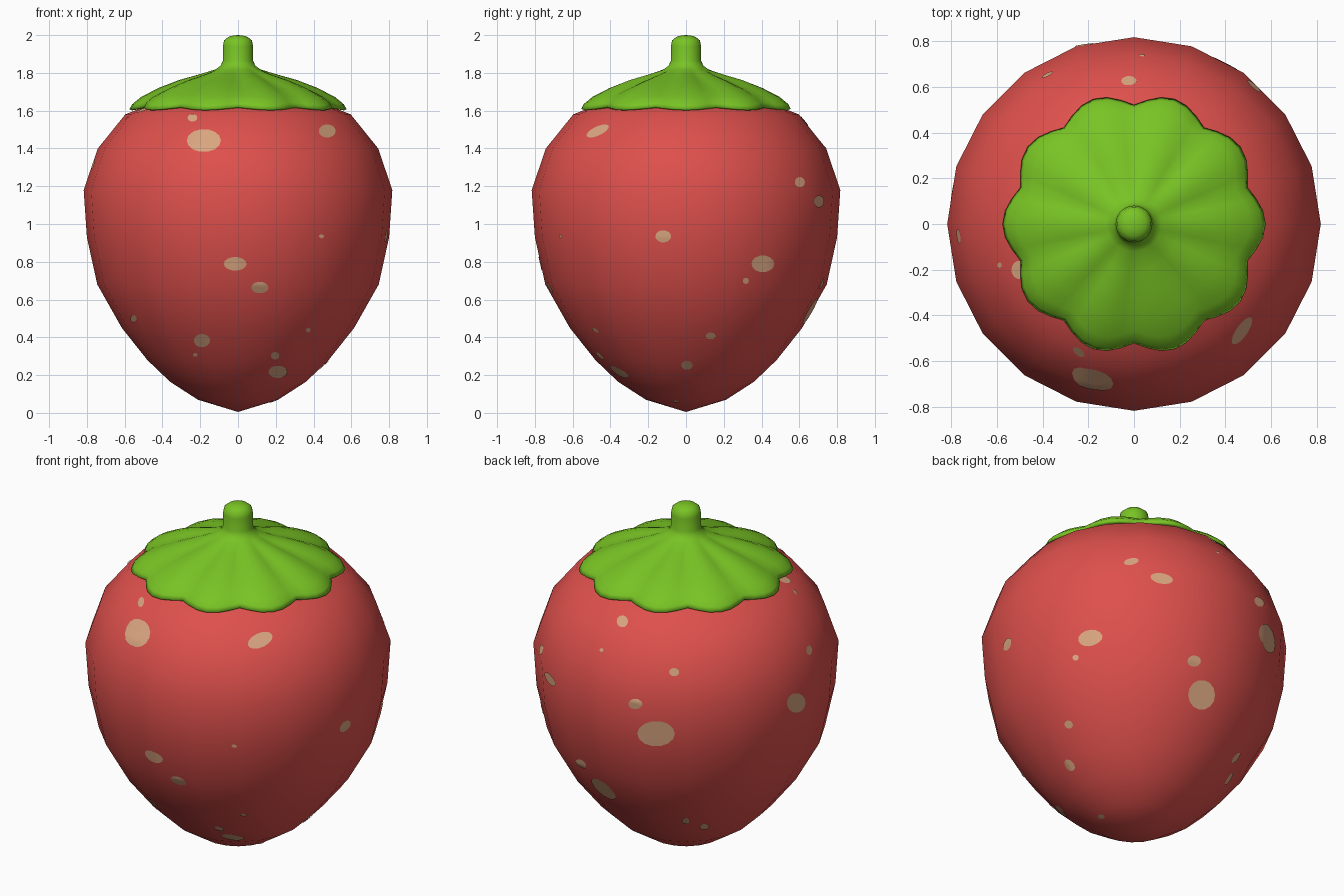
import bpy, bmesh, math
from mathutils import Vector
from mathutils.bvhtree import BVHTree

if "Cube" in bpy.data.objects:
    bpy.data.objects.remove(bpy.data.objects["Cube"])


def material(name, rgb):
    m = bpy.data.materials.new(name)
    m.diffuse_color = (*rgb, 1)
    m.use_nodes = True
    m.node_tree.nodes["Principled BSDF"].inputs["Base Color"].default_value = m.diffuse_color
    return m


RED = material("berry red", (0.73, 0.08, 0.072))
GREEN = material("leaf green", (0.19, 0.55, 0.018))
TAN = material("seed tan", (0.70, 0.38, 0.216))


def make_object(name, bm, mat):
    for f in bm.faces:
        f.smooth = True
    me = bpy.data.meshes.new(name)
    bm.to_mesh(me)
    me.materials.append(mat)
    ob = bpy.data.objects.new(name, me)
    bpy.context.collection.objects.link(ob)
    return ob


def lathe(profile, segs, shape=lambda r, z, a: (r, z)):
    """Revolve (r, z) points; the shape function may ripple each point."""
    bm = bmesh.new()
    rings = []
    for r, z in profile:
        ring = []
        for i in range(segs if r > 0 else 1):
            a = 2 * math.pi * i / segs
            rr, zz = shape(r, z, a)
            ring.append(bm.verts.new((rr * math.cos(a), rr * math.sin(a), zz)))
        rings.append(ring)
    for lo, hi in zip(rings, rings[1:]):
        for i in range(segs):
            j = (i + 1) % segs
            quad = [lo[i % len(lo)], lo[j % len(lo)], hi[j % len(hi)], hi[i % len(hi)]]
            bm.faces.new(list(dict.fromkeys(quad)))
    bmesh.ops.recalc_face_normals(bm, faces=bm.faces)
    return bm


# Berry body, 20-sided
body = lathe([(0, 0.005), (0.213, 0.07), (0.36, 0.165), (0.48, 0.28), (0.615, 0.45),
              (0.745, 0.68), (0.80, 0.93), (0.817, 1.18), (0.742, 1.40), (0.597, 1.58),
              (0.40, 1.66), (0.2, 1.69), (0, 1.70)], 20)
tree = BVHTree.FromBMesh(body)
make_object("berry_body", body, RED)


# Leaf cap with ten rippled lobes, and its stem
def ripple(r, z, a):
    w = max(0, (r - 0.12) / 0.43)
    lobe = abs(math.cos(5 * a)) ** 1.2 * 2 - 1
    return r + 0.027 * lobe * w, z + (0.008 * lobe * math.sin(math.pi * min(w, 1))
                                      - 0.008 * lobe * w * w)


make_object("leaf_cap", lathe(
    [(0.42, 1.625), (0.535, 1.608), (0.548, 1.615), (0.535, 1.64), (0.49, 1.675), (0.40, 1.718),
     (0.30, 1.756), (0.20, 1.788), (0.12, 1.818), (0.092, 1.838), (0.08, 1.865), (0.08, 1.94),
     (0.074, 1.972), (0.052, 1.99), (0.025, 1.998), (0, 2.0)], 60, ripple), GREEN)

# Seeds: small plates projected on the body along a direction
# azimuth, elevation: (across, up from middle, half width, half height)
SEEDS = {
    (-90, 0): [(-.18, .44, .09, .06), (-.24, .56, .026, .02), (.47, .49, .045, .035),
               (.44, -.065, .013, .01), (-.015, -.21, .06, .036), (.115, -.335, .046, .03),
               (-.19, -.615, .043, .035), (-.225, -.69, .013, .01), (.37, -.56, .012, .012),
               (.195, -.695, .022, .02), (.21, -.78, .05, .033), (-.55, -.5, .017, .02)],
    (0, 0): [(-.12, -.065, .042, .032), (.6, .22, .027, .027), (.7, .12, .028, .032),
             (.405, -.21, .06, .045), (.315, -.3, .016, .016), (.13, -.59, .026, .018),
             (.005, -.745, .03, .024)],
    (125, 25): [(-.339, .27, .03, .032), (-.159, -.328, .1, .068), (-.27, -.17, .037, .027),
                (-.063, 0, .027, .022), (-.45, .116, .01, .01), (.656, .116, .016, .026),
                (.587, -.164, .05, .053), (0, -.794, .022, .016), (.098, -.825, .026, .016)],
    (50, -30): [(.32, .058, .036, .03), (.36, -.122, .072, .08), (-.175, -.772, .018, .013)],
    (-90, 90): [(-.5, -.2, .035, .04), (-.585, -.18, .01, .012)],
}
seeds = bmesh.new()
N = 14
for (az, el), spots in SEEDS.items():
    az, el = math.radians(az), math.radians(el)
    toward = Vector((math.cos(az) * math.cos(el), math.sin(az) * math.cos(el), math.sin(el)))
    right = Vector((-math.sin(az), math.cos(az), 0))
    up = toward.cross(right)

    def project(u, v):
        start = Vector((0, 0, 1)) + u * right + v * up + toward * 5
        hit, normal, _, _ = tree.ray_cast(start, -toward)
        if hit is None:
            hit, normal, _, _ = tree.find_nearest(start - toward * 5)
        return seeds.verts.new(hit + normal * 0.004)

    for u, v, w, h in spots:
        rings = [[project(u, v)]]
        for k in (1 / 3, 2 / 3, 1):
            rings.append([project(u + k * w * math.cos(t), v + k * h * math.sin(t))
                          for t in (2 * math.pi * i / N for i in range(N))])
        for inner, outer in zip(rings, rings[1:]):
            for i in range(N):
                j = (i + 1) % N
                quad = [inner[i % len(inner)], outer[i], outer[j], inner[j % len(inner)]]
                seeds.faces.new(list(dict.fromkeys(quad)))
make_object("seeds", seeds, TAN)
